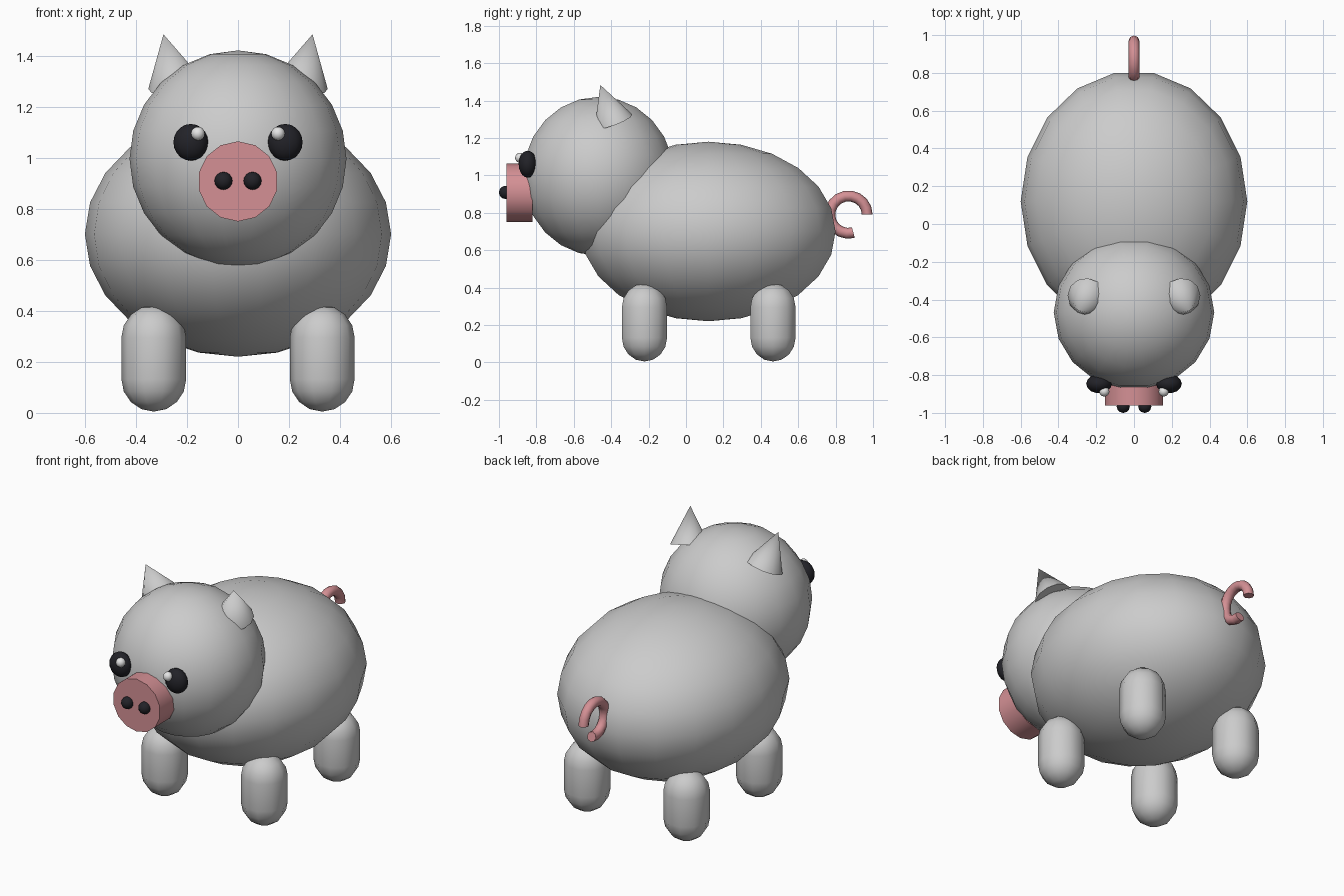
import bpy, bmesh, math
from mathutils import Matrix, Vector

if "Cube" in bpy.data.objects:
    bpy.data.objects.remove(bpy.data.objects["Cube"])


def material(name, rgb):
    m = bpy.data.materials.new(name)
    m.diffuse_color = (*rgb, 1)
    m.use_nodes = True
    m.node_tree.nodes["Principled BSDF"].inputs["Base Color"].default_value = m.diffuse_color
    return m


GREY = material("grey skin", (0.60, 0.60, 0.60))
PINK = material("pink", (0.66, 0.28, 0.30))
BLACK = material("black", (0.016, 0.016, 0.021))
WHITE = material("white glint", (0.78, 0.78, 0.78))


def finish(bm, name, mat):
    bmesh.ops.recalc_face_normals(bm, faces=bm.faces)
    me = bpy.data.meshes.new(name)
    bm.to_mesh(me)
    bm.free()
    me.materials.append(mat)
    ob = bpy.data.objects.new(name, me)
    bpy.context.collection.objects.link(ob)
    bpy.ops.object.select_all(action='DESELECT')
    ob.select_set(True)
    bpy.context.view_layer.objects.active = ob
    bpy.ops.object.shade_smooth_by_angle(angle=math.radians(50))
    return ob


def lathe(name, profile, n, matrix, mat):
    """Spin (radius, height) points about z, first vertex on +x."""
    bm = bmesh.new()
    rings = []
    for r, z in profile:
        count = 1 if r < 1e-6 else n
        rings.append([bm.verts.new((r * math.cos(math.tau * i / n), r * math.sin(math.tau * i / n), z))
                      for i in range(count)])
    for a, b in zip(rings, rings[1:]):
        for i in range(n):
            j = (i + 1) % n
            if len(a) == 1:
                bm.faces.new((a[0], b[j], b[i]))
            elif len(b) == 1:
                bm.faces.new((a[i], a[j], b[0]))
            else:
                bm.faces.new((a[i], a[j], b[j], b[i]))
    for ring in (rings[0], rings[-1]):
        if len(ring) > 1:
            bm.faces.new(ring)
    bm.transform(matrix)
    return finish(bm, name, mat)


def arc(start, end, steps, r=1, z=0):
    pts = []
    for i in range(steps + 1):
        a = math.radians(start + (end - start) * i / steps)
        pts.append((r * math.cos(a), z + r * math.sin(a)))
    return pts


def ball(name, centre, radii, n, rings, mat):
    m = Matrix.Translation(centre) @ Matrix.Diagonal((*radii, 1))
    return lathe(name, arc(-90, 90, rings), n, m, mat)


# Body and head
ball("body", (0, 0.12, 0.70), (0.60, 0.69, 0.48), 18, 12, GREY)
ball("head", (0, -0.467, 0.995), (0.425, 0.41, 0.425), 18, 12, GREY)

# Snout disc
lathe("snout", [(0.157, 0), (0.157, 0.14)], 14,
      Matrix.Translation((0, -0.82, 0.907)) @ Matrix.Rotation(math.pi / 2, 4, 'X')
      @ Matrix.Rotation(math.pi / 2, 4, 'Z'), PINK)

for s, side in ((-1, "right"), (1, "left")):
    # Face details
    ball(f"{side}_nostril", (s * 0.057, -0.965, 0.909), (0.035,) * 3, 12, 8, BLACK)
    ball(f"{side}_eye", (s * 0.185, -0.846, 1.06), (0.068, 0.05, 0.072), 14, 10, BLACK)
    ball(f"{side}_eye_glint", (s * 0.157, -0.887, 1.094), (0.027,) * 3, 12, 8, WHITE)

    # Ears: cones leaning forward and outward
    base, tip = Vector((s * 0.247, -0.388, 1.29)), Vector((s * 0.292, -0.458, 1.483))
    axis = tip - base
    lathe(f"{side}_ear", [(0.107, 0), (0, axis.length)], 12,
          Matrix.Translation(base) @ axis.to_track_quat('Z', 'Y').to_matrix().to_4x4(), GREY)

    # Legs: upright capsules
    for y, end in ((-0.222, "front"), (0.465, "back")):
        capsule = arc(-90, 0, 4, 0.127, 0.132) + arc(0, 90, 4, 0.127, 0.295)
        lathe(f"{end}_{side}_leg", capsule, 10, Matrix.Translation((s * 0.33, y, 0)), GREY)

# Curled tail: open ring of tube
bm = bmesh.new()
R, r, steps, sides = 0.10, 0.029, 14, 8
rings = []
for i in range(steps + 1):
    a = math.radians(285 * i / steps)
    ring = []
    for k in range(sides):
        b = math.tau * k / sides
        d = R + r * math.cos(b)
        ring.append(bm.verts.new((r * math.sin(b), 0.869 + d * math.cos(a), 0.79 + d * math.sin(a))))
    rings.append(ring)
for p, q in zip(rings, rings[1:]):
    for k in range(sides):
        j = (k + 1) % sides
        bm.faces.new((p[k], p[j], q[j], q[k]))
bm.faces.new(rings[0])
bm.faces.new(rings[-1])
finish(bm, "tail", PINK)
